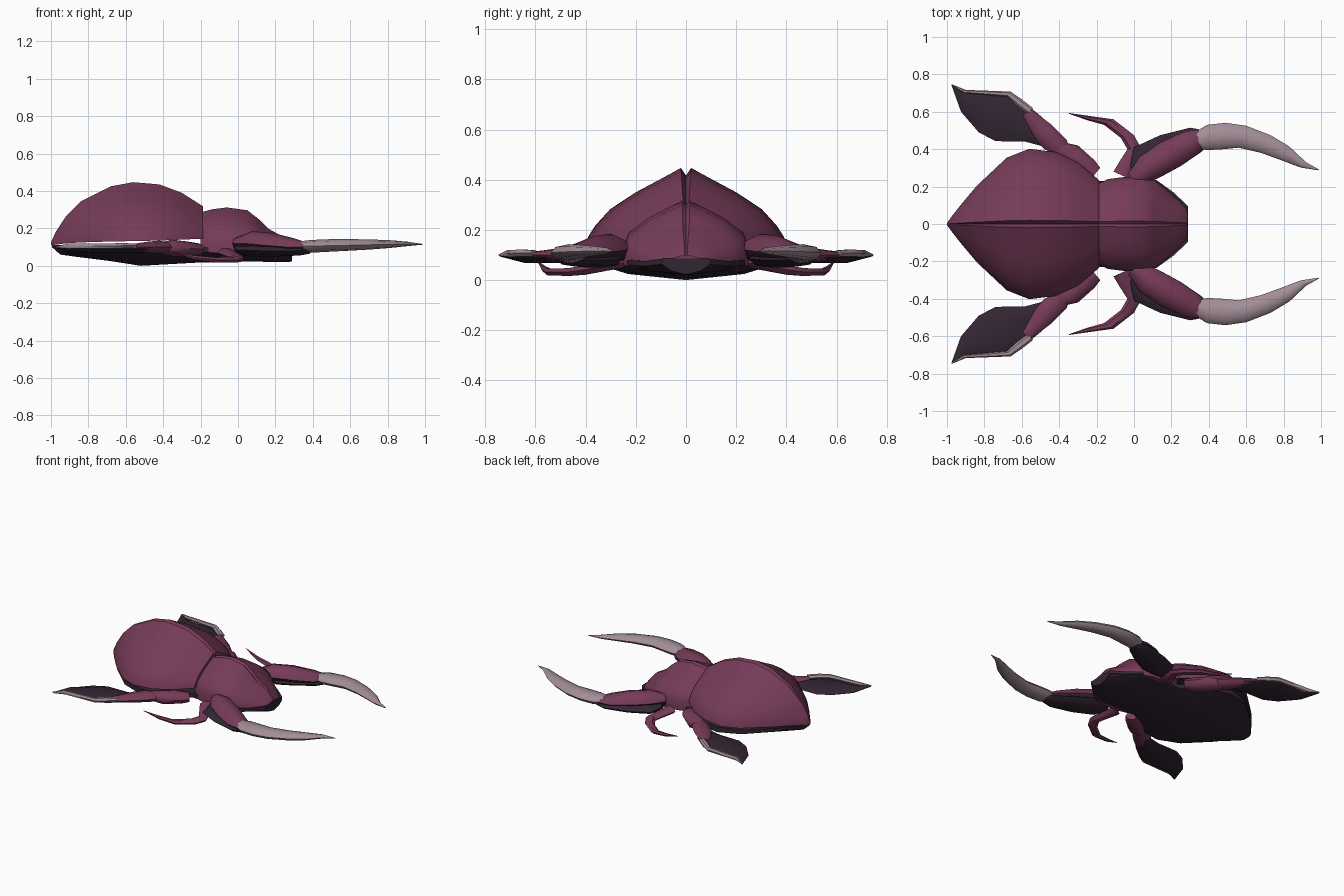
import bpy, bmesh, math


def material(name, rgb):
    m = bpy.data.materials.new(name)
    m.diffuse_color = (*rgb, 1)
    return m


MAROON = material("maroon shell", (0.18, 0.043, 0.098))
DARK = material("dark plum", (0.032, 0.019, 0.032))
HORN = material("pale horn", (0.36, 0.265, 0.305))


def loft(name, rings, mats, rule=None, mirror=False, angle=40):
    """Skin closed rings, cap both ends; rule(face) gives a material index."""
    bm = bmesh.new()
    rows = [[bm.verts.new(p) for p in ring] for ring in rings]
    n = len(rows[0])
    for a, b in zip(rows, rows[1:]):
        for j in range(n):
            k = (j + 1) % n
            bm.faces.new((a[j], a[k], b[k], b[j]))
    bm.faces.new(rows[0])
    bm.faces.new(rows[-1])
    bmesh.ops.recalc_face_normals(bm, faces=bm.faces)
    if rule:
        for f in bm.faces:
            f.material_index = rule(f)
    me = bpy.data.meshes.new(name)
    bm.to_mesh(me)
    bm.free()
    for m in mats:
        me.materials.append(m)
    ob = bpy.data.objects.new(name, me)
    bpy.context.collection.objects.link(ob)
    bpy.context.view_layer.objects.active = ob
    ob.select_set(True)
    bpy.ops.object.shade_smooth_by_angle(angle=math.radians(angle))
    ob.select_set(False)
    if mirror:
        mod = ob.modifiers.new("mirror", 'MIRROR')
        mod.use_axis = (False, True, False)
        mod.use_mirror_merge = False
    return ob


def dome(x, w, h, zb, groove, profile):
    """Tent-shaped section: width w, ridge height h, rim height zb."""
    half = [(w * u, zb + (h - zb) * v) for u, v in profile]
    mid = [(0, max(zb, h - groove * min(1, w * 5)))]
    pts = [(-y, z) for y, z in half] + mid + half[::-1]
    return [(x, y, z) for y, z in pts]


def limb(name, stations, mats, rule=None, sides=8):
    """Station: outer edge x, y, inner edge x, y, middle z, rise, drop."""
    rings = []
    for ax, ay, bx, by, z, up, down in stations:
        ring = []
        for i in range(sides):
            t = 2 * math.pi * i / sides
            c, s = math.cos(t) / 2, math.sin(t)
            ring.append(((ax + bx) / 2 + (ax - bx) * c,
                         (ay + by) / 2 + (ay - by) * c,
                         z + s * (up if s > 0 else down)))
        rings.append(ring)
    return loft(name, rings, mats, rule, mirror=True, angle=45)


def underside(f):
    return 1 if f.normal.z < -0.25 else 0


# Domed wing cases with a central groove
CASE = [(1, 0), (0.97, 0.13), (0.9, 0.27), (0.75, 0.48), (0.5, 0.69),
        (0.25, 0.86), (0.05, 1)]
loft("wing_cases", [dome(x, w, h, zb, 0.03, CASE) for x, w, h, zb in (
    (-1.0, 0.006, 0.125, 0.11), (-0.975, 0.04, 0.18, 0.113),
    (-0.92, 0.11, 0.265, 0.12), (-0.84, 0.205, 0.345, 0.125),
    (-0.68, 0.355, 0.425, 0.13), (-0.56, 0.402, 0.447, 0.132),
    (-0.42, 0.385, 0.435, 0.135), (-0.3, 0.33, 0.39, 0.14),
    (-0.187, 0.235, 0.318, 0.145))],
    [MAROON, DARK], lambda f: 1 if f.normal.z < -0.7 else 0)

# Thorax and head, tapering to a blunt front
HEAD = [(1, 0), (1, 0.25), (0.92, 0.5), (0.6, 0.74), (0.3, 0.9), (0.06, 1)]
loft("thorax_and_head", [dome(x, w, h, zb, 0.012, HEAD) for x, w, h, zb in (
    (-0.2, 0.21, 0.285, 0.07), (-0.14, 0.24, 0.302, 0.07),
    (-0.06, 0.25, 0.312, 0.065), (0.05, 0.25, 0.297, 0.06),
    (0.11, 0.235, 0.25, 0.055), (0.16, 0.195, 0.2, 0.05),
    (0.24, 0.125, 0.155, 0.05), (0.285, 0.085, 0.1, 0.05))],
    [MAROON])

# Dark keeled underside running the whole body length
BELLY = [(1, 1), (1, 0.65), (0.6, 0.22)]
belly_rings = []
for x, w, top, low in ((-0.995, 0.006, 0.11, 0.1), (-0.95, 0.065, 0.11, 0.06),
                       (-0.84, 0.19, 0.11, 0.045), (-0.68, 0.335, 0.11, 0.025),
                       (-0.52, 0.385, 0.11, 0.0), (-0.38, 0.36, 0.105, 0.008),
                       (-0.2, 0.23, 0.1, 0.018), (0.0, 0.235, 0.09, 0.022),
                       (0.12, 0.235, 0.08, 0.022), (0.21, 0.17, 0.075, 0.02),
                       (0.29, 0.095, 0.085, 0.022)):
    half = [(w * u, low + (top - low) * v) for u, v in BELLY]
    pts = [(-y, z) for y, z in half] + [(0, low)] + half[::-1]
    belly_rings.append([(x, y, z) for y, z in pts])
loft("belly", belly_rings, [DARK])

# Front legs: maroon thigh over a wider dark plate, ending in a curved claw
limb("front_thigh", [
    (-0.03, 0.27, 0.03, 0.21, 0.12, 0.035, 0.04),
    (0.03, 0.36, 0.12, 0.24, 0.12, 0.065, 0.05),
    (0.14, 0.435, 0.24, 0.305, 0.11, 0.065, 0.05),
    (0.27, 0.495, 0.345, 0.375, 0.1, 0.045, 0.04),
    (0.345, 0.505, 0.385, 0.43, 0.1, 0.025, 0.03)],
    [MAROON, DARK], underside)
limb("front_thigh_plate", [
    (-0.02, 0.31, 0.0, 0.26, 0.09, 0.02, 0.03),
    (0.0, 0.41, 0.14, 0.25, 0.085, 0.03, 0.035),
    (0.14, 0.475, 0.25, 0.31, 0.08, 0.03, 0.03),
    (0.3, 0.515, 0.36, 0.385, 0.08, 0.02, 0.025),
    (0.38, 0.5, 0.39, 0.42, 0.085, 0.015, 0.02)], [DARK])
limb("front_claw", [
    (0.31, 0.48, 0.33, 0.41, 0.105, 0.025, 0.03),
    (0.39, 0.53, 0.39, 0.395, 0.105, 0.033, 0.035),
    (0.49, 0.541, 0.48, 0.4, 0.108, 0.034, 0.033),
    (0.6, 0.525, 0.56, 0.408, 0.11, 0.033, 0.03),
    (0.73, 0.475, 0.68, 0.38, 0.113, 0.028, 0.026),
    (0.83, 0.415, 0.79, 0.34, 0.115, 0.022, 0.02),
    (0.92, 0.33, 0.89, 0.302, 0.117, 0.012, 0.012),
    (0.99, 0.291, 0.985, 0.287, 0.115, 0.002, 0.002)], [HORN])

# Thin, hooked middle legs
limb("middle_leg", [
    (-0.11, 0.28, -0.02, 0.24, 0.07, 0.025, 0.025),
    (-0.08, 0.33, 0.0, 0.3, 0.06, 0.022, 0.025),
    (-0.035, 0.4, 0.035, 0.41, 0.04, 0.02, 0.022),
    (-0.07, 0.46, 0.0, 0.475, 0.032, 0.018, 0.018),
    (-0.16, 0.53, -0.11, 0.56, 0.032, 0.015, 0.015),
    (-0.25, 0.555, -0.235, 0.577, 0.045, 0.012, 0.012),
    (-0.35, 0.59, -0.345, 0.593, 0.075, 0.002, 0.002)], [MAROON], sides=6)

# Rear legs: maroon thigh and shin, dark paddle, pale rim on its outer edge
limb("rear_thigh", [
    (-0.18, 0.3, -0.24, 0.23, 0.09, 0.03, 0.035),
    (-0.21, 0.34, -0.33, 0.27, 0.09, 0.04, 0.045),
    (-0.3, 0.42, -0.41, 0.36, 0.095, 0.045, 0.045),
    (-0.37, 0.435, -0.45, 0.39, 0.095, 0.03, 0.03)], [MAROON])
limb("rear_shin", [
    (-0.34, 0.39, -0.42, 0.37, 0.1, 0.025, 0.03),
    (-0.36, 0.45, -0.48, 0.4, 0.1, 0.035, 0.035),
    (-0.44, 0.53, -0.54, 0.47, 0.1, 0.028, 0.03),
    (-0.55, 0.615, -0.6, 0.575, 0.1, 0.015, 0.02)], [MAROON])
limb("rear_paddle", [
    (-0.42, 0.45, -0.43, 0.4, 0.085, 0.012, 0.015),
    (-0.49, 0.57, -0.58, 0.44, 0.09, 0.018, 0.022),
    (-0.6, 0.66, -0.74, 0.443, 0.09, 0.022, 0.025),
    (-0.68, 0.695, -0.83, 0.49, 0.09, 0.022, 0.025),
    (-0.88, 0.7, -0.925, 0.6, 0.092, 0.018, 0.018),
    (-0.968, 0.745, -0.975, 0.74, 0.097, 0.003, 0.003)], [DARK], sides=6)
limb("paddle_rim", [
    (-0.54, 0.62, -0.57, 0.59, 0.108, 0.012, 0.015),
    (-0.6, 0.667, -0.63, 0.635, 0.108, 0.016, 0.016),
    (-0.66, 0.708, -0.68, 0.68, 0.106, 0.016, 0.016),
    (-0.9, 0.717, -0.91, 0.7, 0.106, 0.015, 0.015),
    (-0.973, 0.747, -0.977, 0.742, 0.1, 0.003, 0.003)], [HORN], sides=6)
